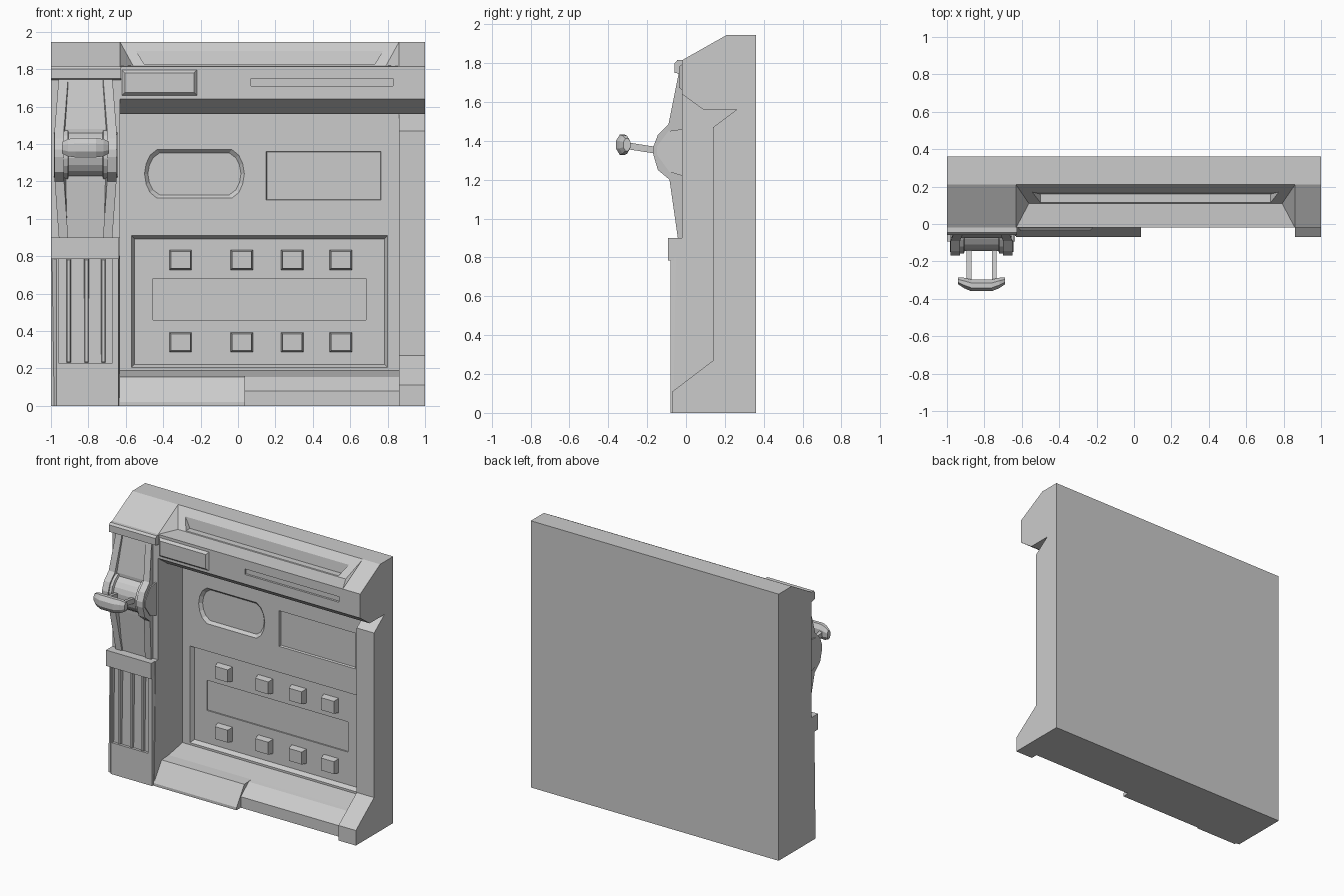
import bpy, bmesh, math

if "Cube" in bpy.data.objects:
    bpy.data.objects.remove(bpy.data.objects["Cube"])


def loft(name, rings):
    """Skin a list of equal-length point rings and cap both ends."""
    bm = bmesh.new()
    rows = [[bm.verts.new(p) for p in ring] for ring in rings]
    n = len(rows[0])
    for a, b in zip(rows, rows[1:]):
        for i in range(n):
            j = (i + 1) % n
            bm.faces.new((a[i], a[j], b[j], b[i]))
    bm.faces.new(rows[0])
    bm.faces.new(rows[-1])
    bmesh.ops.recalc_face_normals(bm, faces=bm.faces)
    me = bpy.data.meshes.new(name)
    bm.to_mesh(me)
    bm.free()
    ob = bpy.data.objects.new(name, me)
    bpy.context.collection.objects.link(ob)
    return ob


def prism(name, yz, x0, x1):
    return loft(name, [[(x, y, z) for y, z in yz] for x in (x0, x1)])


def rect(x0, x1, z0, z1):
    return [(x0, z0), (x1, z0), (x1, z1), (x0, z1)]


def slab(name, xz, y_back, y_front, inset=0.0, lead=0.0):
    """Extrude an outline along y; the far end is inset, lead adds a straight start."""
    xs, zs = [p[0] for p in xz], [p[1] for p in xz]
    cx, cz = (min(xs) + max(xs)) / 2, (min(zs) + max(zs)) / 2
    fx = 1 - 2 * inset / (max(xs) - min(xs))
    fz = 1 - 2 * inset / (max(zs) - min(zs))
    rings = [[(x, y_back, z) for x, z in xz]]
    if lead:
        rings.insert(0, [(x, y_back - lead, z) for x, z in xz])
    rings.append([(cx + (x - cx) * fx, y_front, cz + (z - cz) * fz) for x, z in xz])
    return loft(name, rings)


def cut(ob, cutter):
    m = ob.modifiers.new("cut", 'BOOLEAN')
    m.operation, m.solver, m.object = 'DIFFERENCE', 'EXACT', cutter
    bpy.context.view_layer.objects.active = ob
    bpy.ops.object.modifier_apply(modifier=m.name)
    bpy.data.objects.remove(cutter)


# main body in three sections across x
top = [(0.36, 0), (0.36, 1.945), (0.21, 1.945)]
lip = [(-0.02, 1.815), (-0.02, 1.64), (0.09, 1.56), (0.26, 1.56)]
prism("left_pillar", top + [(-0.02, 1.815), (-0.02, 0.9), (-0.05, 0.9), (-0.065, 0)], -1, -0.63)
prism("right_pillar", top + lip + [(0.14, 1.47), (0.14, 0.27), (-0.07, 0.11), (-0.07, 0)], 0.86, 1)
wall = prism("wall_panel", top + [(0.11, 1.82)] + lip +
             [(0.26, 0.19), (0.1, 0.16), (0.1, 0)], -0.63, 0.86)

# light trough on the top slope, with sloped ends
cut(wall, loft("trough_cutter", [
    [(x, y, z) for x, y, z in ((-0.5, 0.08, 1.825), (0.73, 0.08, 1.825), (0.78, 0.08, 1.905), (-0.55, 0.08, 1.905))],
    [(x, y, z) for x, y, z in ((-0.5, 0.16, 1.825), (0.73, 0.16, 1.825), (0.78, 0.172, 1.905), (-0.55, 0.172, 1.905))]]))
for side, xa, xb in (("left", -0.63, -0.56), ("right", 0.86, 0.79)):
    loft(side + "_trough_end", [
        [(xa, -0.02, 1.815), (xa, 0.21, 1.945), (xa, 0.11, 1.815)],
        [(xa + (xb - xa) * t, y, z) for t, y, z in ((0.01, -0.018, 1.815), (0.01, 0.209, 1.943), (1, 0.11, 1.818))]])

# header plate and slot
slab("header_plate", rect(-0.62, -0.22, 1.66, 1.795), -0.02, -0.037, 0.015)
cut(wall, slab("slot_cutter", rect(0.07, 0.83, 1.71, 1.75), -0.02, -0.005, 0, 0.02))

# round-ended window, screen and lower control recess
half = [(0.2, 0.13), (0.237, 0.1), (0.258, 0.055), (0.267, 0)]
quad = half + [(x, -z) for x, z in half[-2::-1]]
oval = [(x - 0.233, z + 1.24) for x, z in quad + [(-x, -z) for x, z in quad]]
cut(wall, slab("window_cutter", oval, 0.26, 0.28, 0.018, 0.02))
cut(wall, slab("screen_cutter", rect(0.15, 0.765, 1.1, 1.36), 0.26, 0.275, 0.004, 0.02))
cut(wall, slab("recess_cutter", rect(-0.57, 0.8, 0.205, 0.91), 0.26, 0.29, 0.017, 0.02))
cut(wall, slab("display_cutter", rect(-0.455, 0.685, 0.46, 0.68), 0.29, 0.3, 0, 0.02))

# push buttons
for z in (0.78, 0.34):
    for x in (-0.307, 0.02, 0.29, 0.55):
        slab("button", rect(x - 0.06, x + 0.06, z - 0.053, z + 0.053), 0.292, 0.245, 0.008)

# sill bumpers
prism("left_bumper", [(0.1, 0), (0.1, 0.16), (0.02, 0.155), (-0.07, 0.02), (-0.07, 0)], -0.63, 0.037)
prism("right_bumper", [(0.1, 0), (0.1, 0.16), (0.07, 0.155), (-0.02, 0.08), (-0.02, 0)], 0.037, 0.86)

# vent on the lower left pillar
vent = slab("vent_plate", rect(-1, -0.63, 0, 0.8), -0.045, -0.08, 0)
for v in vent.data.vertices:                       # chamfer the side edges
    if v.co.y < -0.07:
        v.co.x += 0.03 if v.co.x < -0.8 else -0.01
cut(vent, slab("vent_cutter", rect(-0.96, -0.67, 0.23, 0.785), -0.08, -0.04, 0, 0.02))
slab("vent_floor", rect(-0.965, -0.665, 0.22, 0.8), -0.04, -0.052)
for x in (-0.905, -0.81, -0.72):
    slab("vent_bar", rect(x - 0.013, x + 0.013, 0.23, 0.785), -0.05, -0.078, 0.005)
slab("pillar_collar", rect(-1, -0.635, 0.785, 0.9), -0.02, -0.093)
prism("pillar_cap", [(-0.01, 1.815), (-0.045, 1.815), (-0.058, 1.8), (-0.058, 1.75), (-0.01, 1.74)], -1, -0.625)

# lever housing: two bulging ribs, centre plate and hub
CX = -0.815
rib = [(-0.02, 1.76), (-0.035, 1.76), (-0.09, 1.485), (-0.145, 1.43), (-0.168, 1.37), (-0.168, 1.33),
       (-0.145, 1.25), (-0.085, 1.2), (-0.042, 0.9), (-0.02, 0.9)]
disc = [(-0.02, 1.46), (-0.09, 1.45), (-0.15, 1.37), (-0.15, 1.33), (-0.085, 1.24), (-0.02, 1.22)]
for s in (-1, 1):
    ob = prism("housing_rib", rib, CX + s * 0.115, CX + s * 0.165)
    for v in ob.data.vertices:
        if not 1 < v.co.z < 1.6:
            v.co.x -= s * 0.022
    prism("hub_side_plate", disc, CX + s * 0.16, CX + s * 0.17)
    prism("lever_arm", [(-0.1, 1.325), (-0.1, 1.36), (-0.32, 1.395), (-0.32, 1.36)],
          CX + s * 0.055, CX + s * 0.08)
plate = prism("housing_plate", [(-0.01, 1.76), (-0.028, 1.76), (-0.075, 1.48), (-0.06, 1.2),
                                (-0.032, 0.9), (-0.01, 0.9)], CX - 0.12, CX + 0.12)
for v in plate.data.vertices:
    if not 1 < v.co.z < 1.6:
        v.co.x = CX + (v.co.x - CX) * 0.8


def barrel(name, stations, sides, z):
    """Round-section body along x from (dx, y centre, y radius, z radius)."""
    return loft(name, [[(CX + dx, cy + ry * math.cos(a), z + rz * math.sin(a))
                        for a in [math.tau * (i + 0.5) / sides for i in range(sides)]]
                       for dx, cy, ry, rz in stations])


barrel("lever_hub", [(d, -0.02, r, r) for d, r in
                     ((-0.12, 0.14), (-0.095, 0.14), (-0.09, 0.125), (0.09, 0.125), (0.095, 0.14), (0.12, 0.14))],
       20, 1.345)
# lever grip, bowed forward with pinched ends
grip = [(0.055, -0.328, 0.034, 0.056), (0.095, -0.315, 0.03, 0.05), (0.125, -0.304, 0.02, 0.034)]
barrel("lever_grip", [(-d, *r) for d, *r in grip[::-1]] + grip, 8, 1.38)
